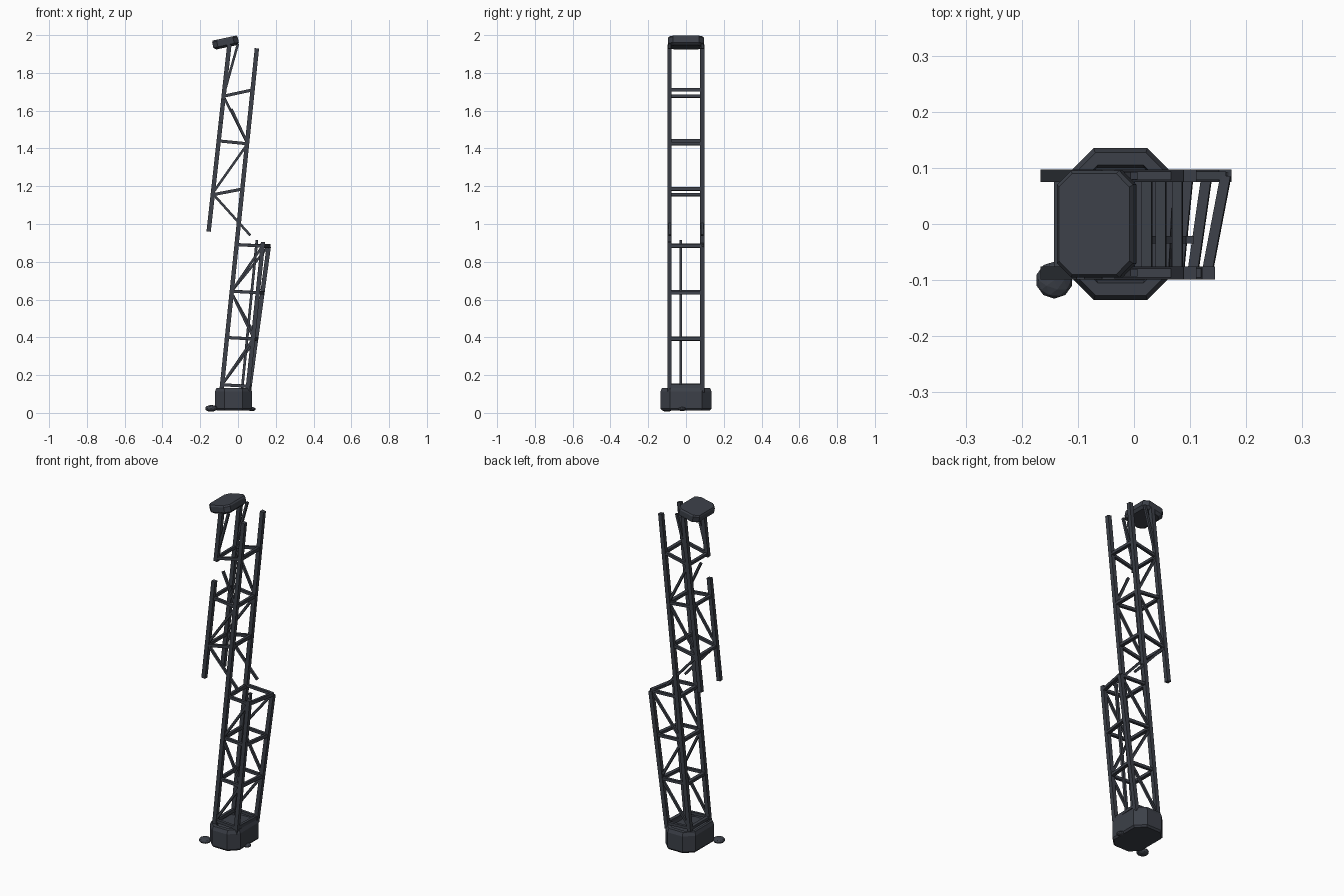
import bpy, bmesh, math
from mathutils import Vector, Matrix

if "Cube" in bpy.data.objects:
    bpy.data.objects.remove(bpy.data.objects["Cube"])


def material(name, rgb):
    m = bpy.data.materials.new(name)
    m.diffuse_color = (*rgb, 1)
    m.use_nodes = True
    m.node_tree.nodes["Principled BSDF"].inputs["Base Color"].default_value = m.diffuse_color
    return m


SLATE = material("dark slate", (0.045, 0.051, 0.065))


def finish(name, bm):
    bmesh.ops.recalc_face_normals(bm, faces=bm.faces)
    me = bpy.data.meshes.new(name)
    bm.to_mesh(me)
    bm.free()
    me.materials.append(SLATE)
    ob = bpy.data.objects.new(name, me)
    bpy.context.collection.objects.link(ob)
    return ob


def beam(name, a, b, w):
    """Square bar from a to b, with its sides facing x and y."""
    a, b = Vector(a), Vector(b)
    d = (b - a).normalized()
    side = Vector((0, 1, 0)) if abs(d.y) < 0.7 else Vector((1, 0, 0.1)).normalized()
    up = d.cross(side).normalized()
    side = up.cross(d)
    rot = Matrix((side, up, d)).transposed().to_4x4()
    bm = bmesh.new()
    bmesh.ops.create_cube(bm, size=1)
    bmesh.ops.transform(bm, verts=bm.verts, matrix=Matrix.Translation((a + b) / 2) @ rot
                        @ Matrix.Diagonal((w, w, (b - a).length, 1)))
    return finish(name, bm)


def octagon_rings(name, rings, matrix):
    """Stack of chamfered rectangles: (half x, half y, chamfer, z)."""
    bm = bmesh.new()
    prev = None
    for hx, hy, c, z in rings:
        pts = [(hx, hy - c), (hx - c, hy), (c - hx, hy), (-hx, hy - c),
               (-hx, c - hy), (c - hx, -hy), (hx - c, -hy), (hx, c - hy)]
        ring = [bm.verts.new((x, y, z)) for x, y in pts]
        if prev:
            for i in range(8):
                j = (i + 1) % 8
                bm.faces.new((prev[i], prev[j], ring[j], ring[i]))
        else:
            bm.faces.new(ring[::-1])
        prev = ring
    bm.faces.new(prev)
    bmesh.ops.transform(bm, verts=bm.verts, matrix=matrix)
    return finish(name, bm)


def rubble(name, loc, size):
    bm = bmesh.new()
    bmesh.ops.create_icosphere(bm, subdivisions=2, radius=1)
    bmesh.ops.transform(bm, verts=bm.verts,
                        matrix=Matrix.Translation(loc) @ Matrix.Diagonal((*size, 1)))
    return finish(name, bm)


# Base block with a raised rim and recessed top
octagon_rings("base", [(0.09, 0.127, 0.045, 0.0), (0.098, 0.135, 0.05, 0.01),
                       (0.098, 0.135, 0.05, 0.10), (0.09, 0.127, 0.045, 0.12),
                       (0.076, 0.105, 0.035, 0.12), (0.072, 0.10, 0.03, 0.105)],
              Matrix.Translation((-0.024, 0, 0.013)))

# Tilted cap at the top
octagon_rings("cap", [(0.055, 0.08, 0.02, -0.026), (0.069, 0.095, 0.025, -0.014),
                      (0.069, 0.095, 0.025, 0.016), (0.064, 0.09, 0.024, 0.024)],
              Matrix.Translation((-0.066, 0, 1.961)) @ Matrix.Rotation(math.radians(-12), 4, 'Y'))

# Rubble beside the base
rubble("rubble_large", (-0.142, -0.10, 0.024), (0.033, 0.033, 0.018))
rubble("rubble_small", (0.073, -0.02, 0.02), (0.022, 0.022, 0.011))


def long_x(z):
    return -0.0995 + 0.1034 * z


def upper_x(z):
    return -0.262 + 0.111 * z


def lower_x(z, y):
    return 0.052 + 0.104 * (z - 0.13) if y < 0 else 0.06 + 0.137 * (z - 0.13)


LEG, ROD = 0.023, 0.016
for side, y in (("front", -0.087), ("back", 0.086)):
    # Legs
    beam(f"long_leg_{side}", (long_x(0.11), y, 0.11), (long_x(1.93), y, 1.93), LEG)
    top = 0.905 if y < 0 else 0.88
    beam(f"short_leg_{side}", (lower_x(0.11, y), y, 0.11), (lower_x(top, y), y, top), LEG)
    spans = [(0.96, 1.54), (1.66, 1.95)] if y < 0 else [(0.96, 1.95)]
    for i, (z0, z1) in enumerate(spans):
        beam(f"upper_leg_{side}_{i}", (upper_x(z0), y, z0), (upper_x(z1), y, z1), LEG)

    # Rungs
    for z in (0.145, 0.395, 0.64, 0.887):
        beam(f"lower_rung_{side}", (long_x(z), y, z + 0.004),
             (lower_x(z, y), y, z - 0.004), ROD)
    for zl, zr in ((1.155, 1.185), (1.44, 1.425), (1.677, 1.71)):
        beam(f"upper_rung_{side}", (upper_x(zl), y, zl), (long_x(zr), y, zr), ROD)

    # Zigzag braces, some snapped
    z3 = 0.885
    braces = [((long_x(0.15), 0.15), (lower_x(0.39, y), 0.39)),
              ((lower_x(0.40, y), 0.40), (long_x(0.635), 0.635)),
              ((long_x(0.645), 0.645), (lower_x(z3, y), z3)),
              ((0.065, 0.94), (upper_x(1.16), 1.16)),
              ((upper_x(1.165), 1.165), (long_x(1.42), 1.42)),
              ((upper_x(1.685), 1.685), (0.0, 1.955))]
    if y < 0:
        braces.append(((long_x(1.43), 1.43), (-0.035, 1.61)))
    else:
        braces.append(((long_x(1.43), 1.43), (upper_x(1.675), 1.675)))
    for (x0, z0), (x1, z1) in braces:
        beam(f"brace_{side}", (x0, y, z0), (x1, y, z1), 0.013)

# Cross bars from front to back
Y = 0.086
for z in (0.145, 0.395, 0.64, 0.887):
    beam("cross_bar_left", (long_x(z), -Y, z), (long_x(z), Y, z), 0.018)
    beam("cross_bar_right", (lower_x(z, -1), -Y, z - 0.004),
         (lower_x(z, 1), Y, z - 0.004), 0.018)
for zl, zr in ((1.155, 1.185), (1.44, 1.425), (1.677, 1.71)):
    beam("cross_bar_upper_left", (upper_x(zl), -Y, zl), (upper_x(zl), Y, zl), 0.016)
    beam("cross_bar_upper_right", (long_x(zr), -Y, zr), (long_x(zr), Y, zr), 0.018)

# Cable conduit inside the lower mast
beam("conduit", (0.02, -0.028, 0.11), (0.1, -0.028, 0.915), 0.014)
